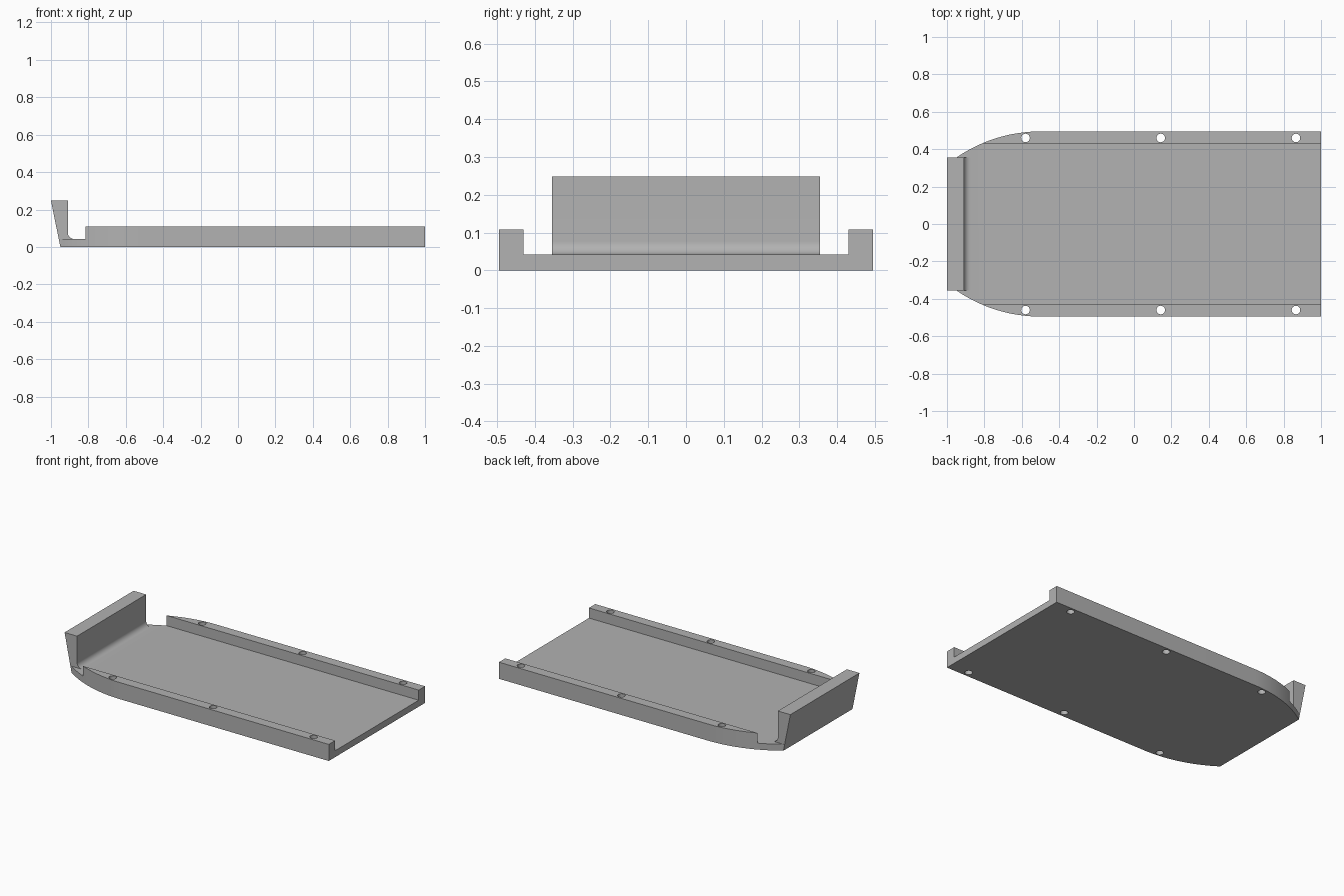
import bpy, bmesh, math
from mathutils import Matrix

default = bpy.data.objects.get("Cube")
if default:
    bpy.data.objects.remove(default, do_unlink=True)

HALF_W, LIP_W, CHANNEL_W = 0.495, 0.355, 0.43
FLOOR_Z, RAIL_Z, LIP_Z = 0.042, 0.108, 0.248
NOSE_X, ARC_X, END_X = -0.95, -0.5, 1.0

grey = bpy.data.materials.new("plain grey")
grey.use_nodes = True
colour = (0.445, 0.445, 0.445, 1)
grey.diffuse_color = colour
grey.node_tree.nodes["Principled BSDF"].inputs["Base Color"].default_value = colour


def finish(name, bm):
    bmesh.ops.recalc_face_normals(bm, faces=bm.faces)
    mesh = bpy.data.meshes.new(name)
    bm.to_mesh(mesh)
    bm.free()
    mesh.materials.append(grey)
    obj = bpy.data.objects.new(name, mesh)
    bpy.context.collection.objects.link(obj)
    return obj


def prism(name, points, offset):
    """Extrude a closed outline along the offset vector."""
    bm = bmesh.new()
    face = bm.faces.new([bm.verts.new(p) for p in points])
    grown = bmesh.ops.extrude_face_region(bm, geom=[face])["geom"]
    verts = [v for v in grown if isinstance(v, bmesh.types.BMVert)]
    bmesh.ops.translate(bm, vec=offset, verts=verts)
    return finish(name, bm)


def combine(target, tool, operation):
    """Apply a boolean and discard the tool object."""
    tool.hide_render = True
    mod = target.modifiers.new(operation.title(), 'BOOLEAN')
    mod.operation, mod.object, mod.solver = operation, tool, 'EXACT'
    bpy.ops.object.select_all(action='DESELECT')
    bpy.context.view_layer.objects.active = target
    target.select_set(True)
    bpy.ops.object.modifier_apply(modifier=mod.name)
    bpy.data.objects.remove(tool, do_unlink=True)


# Tray body: straight sides that curve in towards the narrow nose
run, drop = ARC_X - NOSE_X, HALF_W - LIP_W
radius = (run ** 2 + drop ** 2) / (2 * drop)
sweep = math.asin(run / radius)
side = [(END_X, HALF_W)]
for i in range(21):
    a = sweep * i / 20
    side.append((ARC_X - radius * math.sin(a),
                 HALF_W - radius * (1 - math.cos(a))))
outline = side + [(x, -y) for x, y in reversed(side)]
tray = prism("tray", [(x, y, 0) for x, y in outline], (0, 0, RAIL_Z))

# Channel between the two side rails
corners = [(-2, -CHANNEL_W), (2, -CHANNEL_W), (2, CHANNEL_W), (-2, CHANNEL_W)]
channel = prism("channel_cutter", [(x, y, FLOOR_Z) for x, y in corners], (0, 0, 1))
combine(tray, channel, 'DIFFERENCE')

# Screw holes through both rails
bm = bmesh.new()
for x in (-0.58, 0.143, 0.866):
    for y in (-0.46, 0.46):
        bmesh.ops.create_cone(bm, cap_ends=True, segments=24, radius1=0.023,
                              radius2=0.023, depth=1,
                              matrix=Matrix.Translation((x, y, 0)))
combine(tray, finish("hole_cutter", bm), 'DIFFERENCE')

# Upright end lip: leaning outer face, filleted inner corner
r = 0.035
lip_x = -0.91
profile = [(NOSE_X, 0), (-1, LIP_Z), (lip_x, LIP_Z)]
for i in range(9):
    a = math.pi / 2 * i / 8
    profile.append((lip_x + r * (1 - math.cos(a)), FLOOR_Z + r * (1 - math.sin(a))))
profile.append((lip_x + r, 0))
lip = prism("end_lip", [(x, -LIP_W, z) for x, z in profile], (0, 2 * LIP_W, 0))
combine(tray, lip, 'UNION')

# Smooth curves, crisp corners
bpy.ops.object.shade_smooth_by_angle(angle=math.radians(30))
